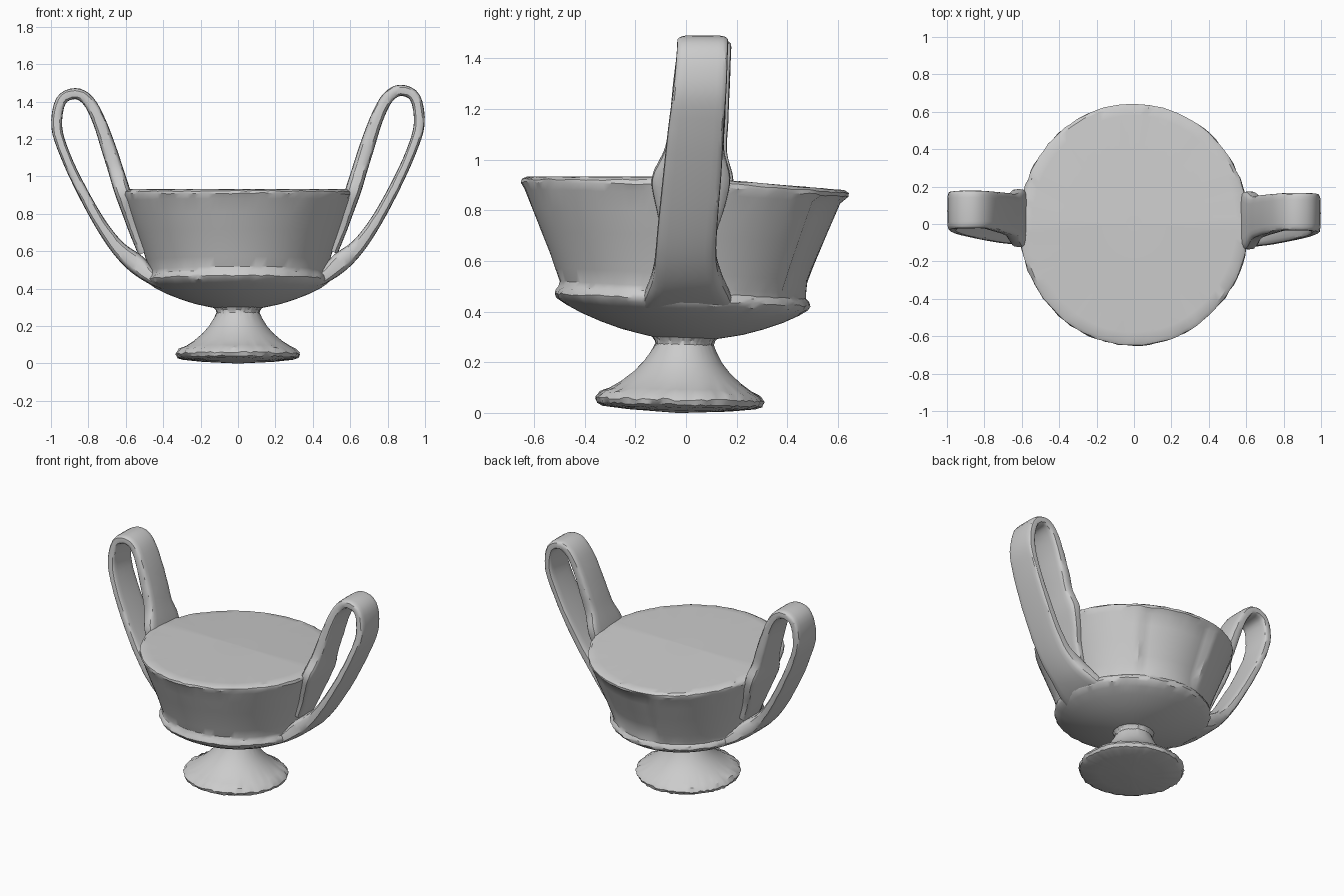
import bpy, bmesh, math, random
from mathutils import Vector

if "Cube" in bpy.data.objects:
    bpy.data.objects.remove(bpy.data.objects["Cube"])

random.seed(4)
SEG = 96


def skin(name, rings):
    """Join closed rings of points into a capped, smooth-shaded skin."""
    bm = bmesh.new()
    loops = [[bm.verts.new(p) for p in ring] for ring in rings]
    n = len(loops[0])
    for a, b in zip(loops, loops[1:]):
        for i in range(n):
            j = (i + 1) % n
            bm.faces.new((a[i], a[j], b[j], b[i]))
    bm.faces.new(loops[0])
    bm.faces.new(loops[-1])
    bmesh.ops.recalc_face_normals(bm, faces=bm.faces)
    mesh = bpy.data.meshes.new(name)
    bm.to_mesh(mesh)
    bm.free()
    obj = bpy.data.objects.new(name, mesh)
    bpy.context.collection.objects.link(obj)
    bpy.context.view_layer.objects.active = obj
    obj.select_set(True)
    bpy.ops.object.shade_smooth_by_angle(angle=math.radians(32))
    obj.select_set(False)
    return obj


def ring(r, z, cy, squash, tilt, rough=0.0, repair=0.0):
    """One slightly oval, tilted ring; repair sinks the patched back panel."""
    pts = []
    for i in range(SEG):
        a = math.tau * i / SEG
        rr = r + random.uniform(-rough, rough)
        if 54 < math.degrees(a) < 102:
            rr -= repair
        y = rr * math.sin(a)
        pts.append((rr * squash * math.cos(a), y + cy,
                    z + tilt(y) + random.uniform(-rough, rough)))
    return pts


# Foot: flared pedestal with a worn edge
foot = [(0.01, 0.0, 0), (0.20, 0.010, 0), (0.30, 0.022, 0.002), (0.325, 0.033, 0.004),
        (0.333, 0.052, 0.005), (0.315, 0.075, 0.005), (0.28, 0.092, 0.002),
        (0.235, 0.122, 0), (0.19, 0.160, 0), (0.155, 0.200, 0), (0.13, 0.24, 0),
        (0.115, 0.27, 0.002), (0.118, 0.285, 0.003), (0.14, 0.31, 0)]
skin("foot", [ring(r, z, -0.03 + z * 0.09, 1.0, lambda y: -0.025 * y, k)
              for r, z, k in foot])

# Bowl: shallow underside, slight ledge, flaring wall and closed top
lower = [(0.08, 0.288, 0), (0.16, 0.303, 0), (0.24, 0.320, 0), (0.32, 0.345, 0),
         (0.40, 0.376, 0), (0.46, 0.406, 0), (0.494, 0.429, 0.003),
         (0.503, 0.446, 0.004), (0.498, 0.462, 0.004), (0.488, 0.474, 0.003)]
wall = [(0.488, 0.495, 0), (0.508, 0.55, 0), (0.527, 0.605, 0), (0.565, 0.70, 0),
        (0.603, 0.795, 0), (0.632, 0.87, 0.002), (0.647, 0.902, 0.004),
        (0.647, 0.918, 0.003), (0.630, 0.931, 0.002)]
top = [(0.58, 0.932), (0.40, 0.932), (0.20, 0.932), (0.01, 0.932)]


def rim_tilt(y):
    return -0.085 * max(0.0, y)


rings = [ring(r, z, -0.015, 0.97, lambda y: -0.05 * y, k) for r, z, k in lower]
for n, (r, z, k) in enumerate(wall):
    t = n / (len(wall) - 1)
    sunk = 0.02 if 0 < n < 6 else 0.004
    rings.append(ring(r, z, -0.01 * (1 - t), 0.97 - 0.03 * t,
                      lambda y, t=t: (1 - t) * -0.05 * y + t * rim_tilt(y), k, sunk))
rings += [ring(r, z, 0.0, 0.94, rim_tilt) for r, z in top]
skin("bowl", rings)

# Handle path from the underside over the loop to the wall: x, z, thickness, y min, y max
path = [(0.34, 0.405, 0.06, -0.19, 0.20), (0.455, 0.462, 0.075, -0.165, 0.175),
        (0.545, 0.54, 0.105, -0.135, 0.14), (0.64, 0.624, 0.08, -0.122, 0.12),
        (0.735, 0.755, 0.064, -0.11, 0.125),
        (0.84, 0.945, 0.057, -0.09, 0.14), (0.925, 1.13, 0.054, -0.07, 0.15),
        (0.969, 1.28, 0.058, -0.05, 0.16), (0.947, 1.42, 0.058, -0.037, 0.165),
        (0.87, 1.460, 0.060, -0.035, 0.167), (0.80, 1.42, 0.064, -0.036, 0.165),
        (0.742, 1.31, 0.070, -0.05, 0.16), (0.690, 1.16, 0.08, -0.065, 0.155),
        (0.652, 1.04, 0.082, -0.085, 0.15), (0.618, 0.93, 0.085, -0.135, 0.175),
        (0.583, 0.82, 0.075, -0.12, 0.155), (0.545, 0.71, 0.07, -0.095, 0.12),
        (0.50, 0.60, 0.07, -0.08, 0.10)]


def smooth_path(points, steps=4):
    """Catmull-Rom samples through the points."""
    p = [Vector(q) for q in points]
    p = [2 * p[0] - p[1]] + p + [2 * p[-1] - p[-2]]
    out = []
    for a, b, c, d in zip(p, p[1:], p[2:], p[3:]):
        for s in range(steps):
            t = s / steps
            out.append(0.5 * (2 * b + (c - a) * t + (2 * a - 5 * b + 4 * c - d) * t * t
                              + (3 * b - a - 3 * c + d) * t ** 3))
    return out + [p[-2]]


def strap(name, side, dy, stretch):
    samples = smooth_path(path)
    sections = []
    for i, s in enumerate(samples):
        x, z, thick, y0, y1 = s
        d = samples[min(i + 1, len(samples) - 1)] - samples[max(i - 1, 0)]
        length = math.hypot(d[0], d[1])
        nx, nz = d[1] / length, -d[0] / length
        section = []
        for k in range(20):
            a = math.tau * k / 20
            u = math.copysign(abs(math.cos(a)) ** 0.4, math.cos(a))
            v = math.copysign(abs(math.sin(a)) ** 0.5, math.sin(a)) * thick / 2
            v += random.uniform(-0.002, 0.002) if abs(u) > 0.9 else 0
            section.append((side * (x + nx * v), (y0 + y1) / 2 + dy + u * (y1 - y0) / 2,
                            (z + nz * v) * stretch))
        sections.append(section)
    return skin(name, sections)


# Two high-swung strap handles, the left a touch lower
strap("right_handle", 1, 0.0, 1.0)
strap("left_handle", -1, 0.012, 0.988)
